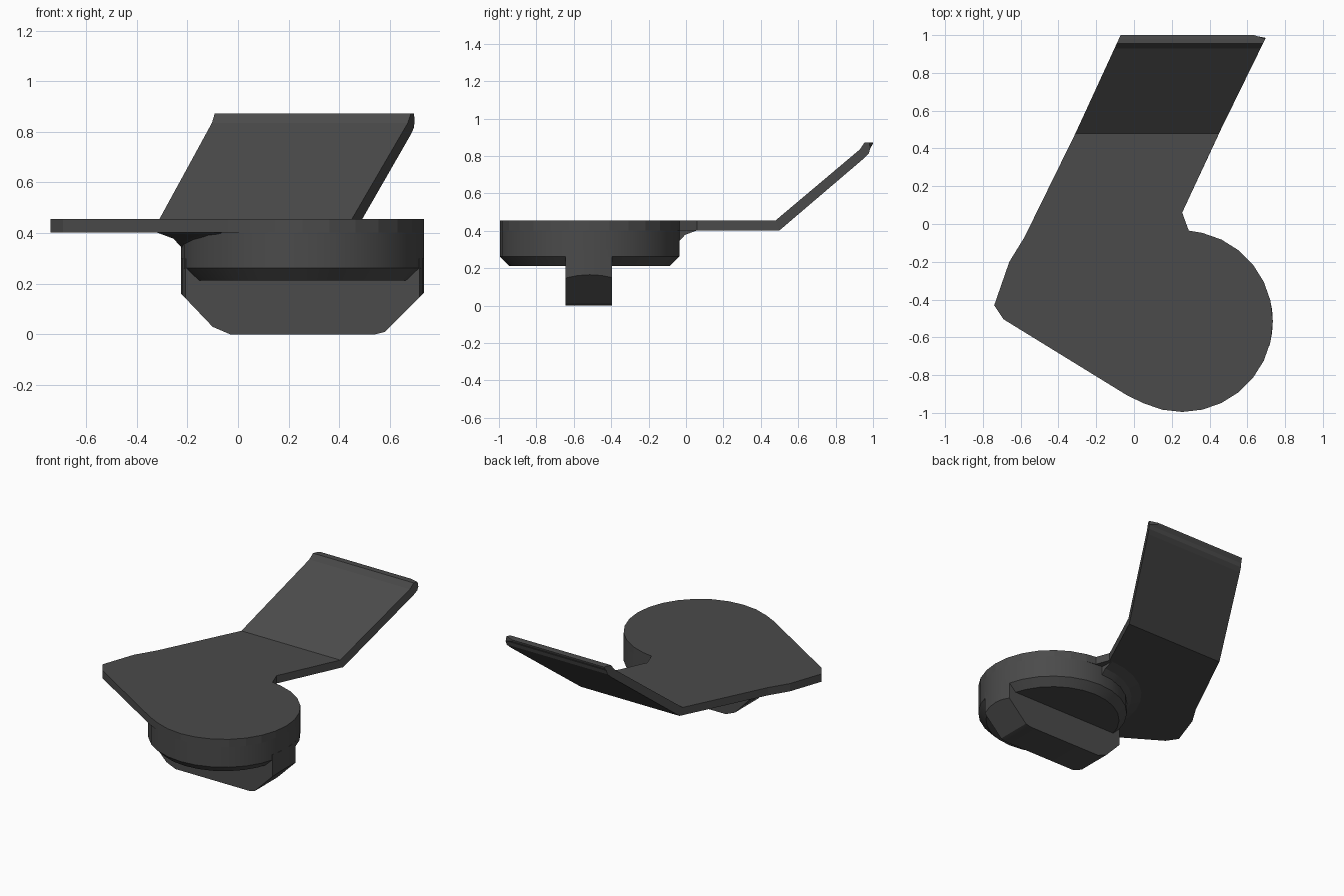
import bpy, bmesh
from math import cos, sin, radians, pi, sqrt

if "Cube" in bpy.data.objects:
    bpy.data.objects.remove(bpy.data.objects["Cube"])

CX, CY, R = 0.255, -0.515, 0.48      # round boss centre and radius
N = 28

mat = bpy.data.materials.new("dark_grey")
mat.diffuse_color = (0.07, 0.07, 0.07, 1)
mat.use_nodes = True
mat.node_tree.nodes["Principled BSDF"].inputs["Base Color"].default_value = mat.diffuse_color


def make(name, rings, cap_start=True, cap_end=True):
    """Skin a list of equal-length closed loops into a mesh."""
    bm = bmesh.new()
    loops = [[bm.verts.new(p) for p in ring] for ring in rings]
    n = len(loops[0])
    for a, b in zip(loops, loops[1:]):
        for i in range(n):
            j = (i + 1) % n
            bm.faces.new((a[i], a[j], b[j], b[i]))
    if cap_start:
        bm.faces.new(loops[0][::-1])
    if cap_end:
        bm.faces.new(loops[-1])
    bmesh.ops.recalc_face_normals(bm, faces=bm.faces)
    me = bpy.data.meshes.new(name)
    bm.to_mesh(me)
    bm.free()
    me.materials.append(mat)
    ob = bpy.data.objects.new(name, me)
    bpy.context.collection.objects.link(ob)
    return ob


def smooth(ob):
    bpy.ops.object.select_all(action='DESELECT')
    ob.select_set(True)
    bpy.context.view_layer.objects.active = ob
    bpy.ops.object.shade_smooth_by_angle(angle=radians(25))


def circle(r, z):
    return [(CX + r * cos(2 * pi * i / N), CY + r * sin(2 * pi * i / N), z)
            for i in range(N)]


# flat plate: straight edges plus the arc shared with the boss
arc = [(CX + R * cos(2 * pi * i / N), CY + R * sin(2 * pi * i / N))
       for i in range(6, -10, -1)]
outline = [(0.45, 0.48), (0.255, 0.06), (0.29, -0.035)] + arc + [
    (-0.04, -0.905), (-0.69, -0.505), (-0.74, -0.43), (-0.66, -0.20),
    (-0.58, -0.07), (-0.31, 0.48)]
bend = {(0.45, 0.48): (0.46, 0.5), (-0.31, 0.48): (-0.30, 0.5)}
make("plate", [[(*bend.get(p, p), 0.402) for p in outline],
               [(*p, 0.456) for p in outline]])

# round boss with a chamfered lower edge
smooth(make("boss", [circle(R - 0.05, 0.212), circle(R, 0.262),
                     circle(R, 0.41)]))


# raised arm ending in a small flat lip
def arm_section(top, bottom, trim=0.0):
    def left(y):
        return -0.31 + (y - 0.48) * 0.46

    def right(y):
        return 0.45 + (y - 0.48) * 0.49 - trim
    (yt, zt), (yb, zb) = top, bottom
    return [(left(yt), yt, zt), (right(yt), yt, zt),
            (right(yb), yb, zb), (left(yb), yb, zb)]


make("raised_arm", [arm_section((0.48, 0.456), (0.50, 0.402)),
                    arm_section((0.93, 0.835), (0.955, 0.79)),
                    arm_section((0.955, 0.873), (0.978, 0.815)),
                    arm_section((0.98, 0.873), (0.985, 0.84)),
                    arm_section((1.0, 0.871), (0.998, 0.862), 0.07)],
     cap_start=False)

# grip bar across the underside, its ends following the boss curve
sections = []
for y in (-0.645, -0.58, -0.515, -0.455, -0.395):
    h = sqrt(R * R - (y - CY) ** 2)
    x0, x1 = CX - h, CX + h
    z0 = 0.03 + (-0.10 - x0) * 1.05
    z1 = 0.01 + (x1 - 0.58) * 1.0
    sections.append([(x0, y, 0.30), (x0, y, z0), (-0.10, y, 0.03),
                     (-0.03, y, 0), (0.54, y, 0), (0.58, y, 0.01),
                     (x1, y, z1), (x1, y, 0.30)])
smooth(make("grip_bar", sections))

# flared fillet between the boss and the plate underside
fillet = []
for i in range(13):
    t = i / 12
    a = radians(92 + 136 * t)
    f = min(1, (1 - t) * 3)

    def at(r, z):
        return (CX + r * cos(a), CY + r * sin(a), z)
    fillet.append([at(R - 0.03, 0.405), at(R - 0.004, 0.40 - 0.06 * f),
                   at(R + 0.03 * f, 0.40 - 0.022 * f),
                   at(R + 0.10 * f, 0.404)])
smooth(make("fillet", fillet))
